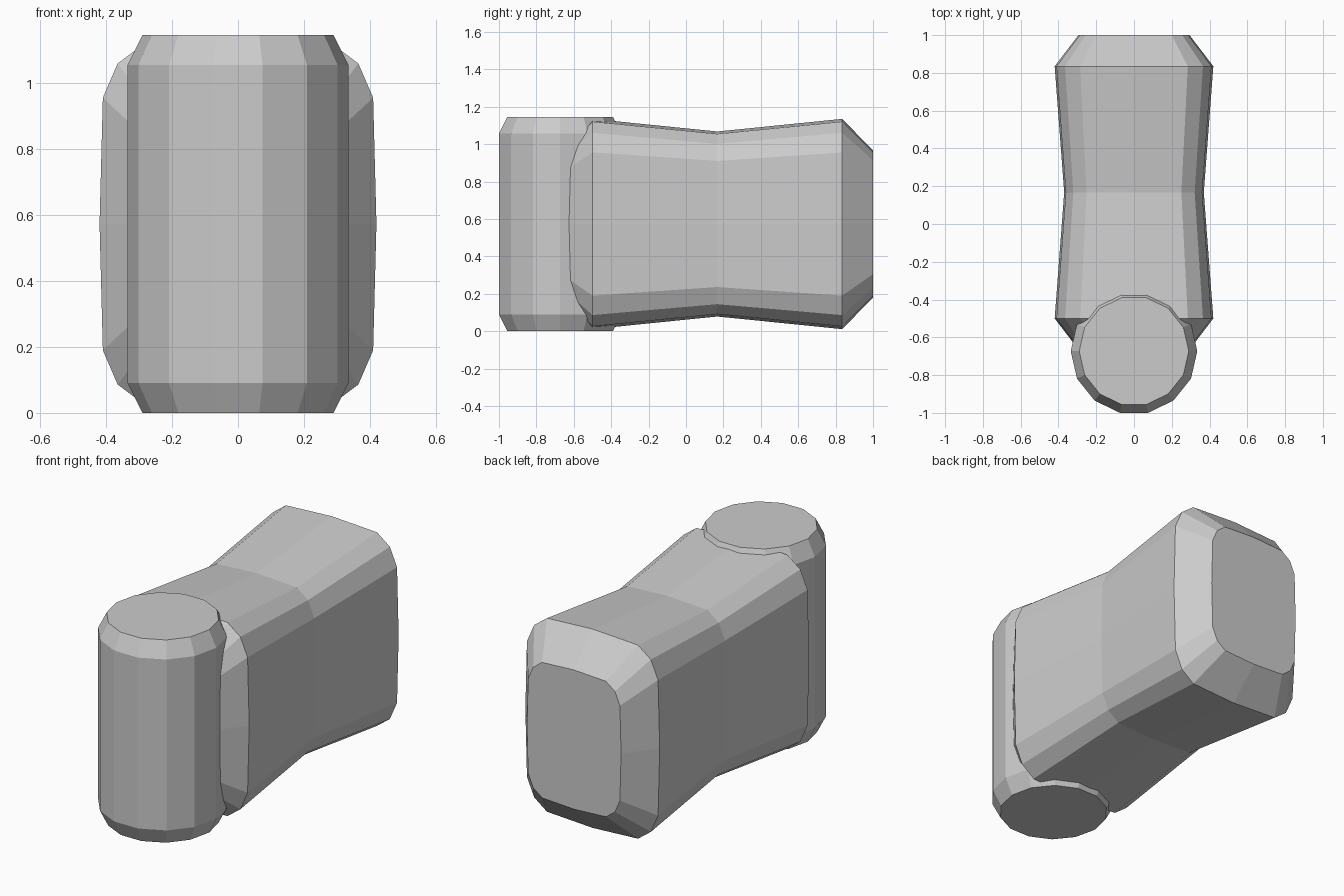
import bpy, bmesh, math

if "Cube" in bpy.data.objects:
    bpy.data.objects.remove(bpy.data.objects["Cube"])


def loft(name, rings):
    """Skin a list of equal-length closed rings and cap both ends."""
    bm = bmesh.new()
    loops = [[bm.verts.new(p) for p in ring] for ring in rings]
    n = len(loops[0])
    for a, b in zip(loops, loops[1:]):
        for i in range(n):
            j = (i + 1) % n
            bm.faces.new((a[i], a[j], b[j], b[i]))
    bm.faces.new(loops[0])
    bm.faces.new(loops[-1])
    bmesh.ops.recalc_face_normals(bm, faces=bm.faces)
    mesh = bpy.data.meshes.new(name)
    bm.to_mesh(mesh)
    bm.free()
    obj = bpy.data.objects.new(name, mesh)
    bpy.context.collection.objects.link(obj)
    return obj


# Waisted body: one rounded section scaled along y
MID_Z = 0.573
quarter = [(0.42, 0), (0.41, 0.383), (0.365, 0.487), (0.285, 0.547), (0, 0.562)]
half = quarter + [(-x, z) for x, z in quarter[-2::-1]]
section = half + [(x, -z) for x, z in half[-2:0:-1]]
stations = [(-0.665, 0.70), (-0.50, 1), (0.167, 0.88), (0.835, 1), (1.0, 0.70)]
loft("body", [[(x * s, y, MID_Z + z * s) for x, z in section]
              for y, s in stations])

# Upright fourteen-sided post with chamfered ends
SIDES, POST_Y = 14, -0.673
profile = [(0.29, 0), (0.335, 0.09), (0.335, 1.056), (0.29, 1.146)]
angles = [2 * math.pi * i / SIDES for i in range(SIDES)]
loft("front_post", [[(r * math.cos(a), POST_Y + r * math.sin(a), z) for a in angles]
                    for r, z in profile])
